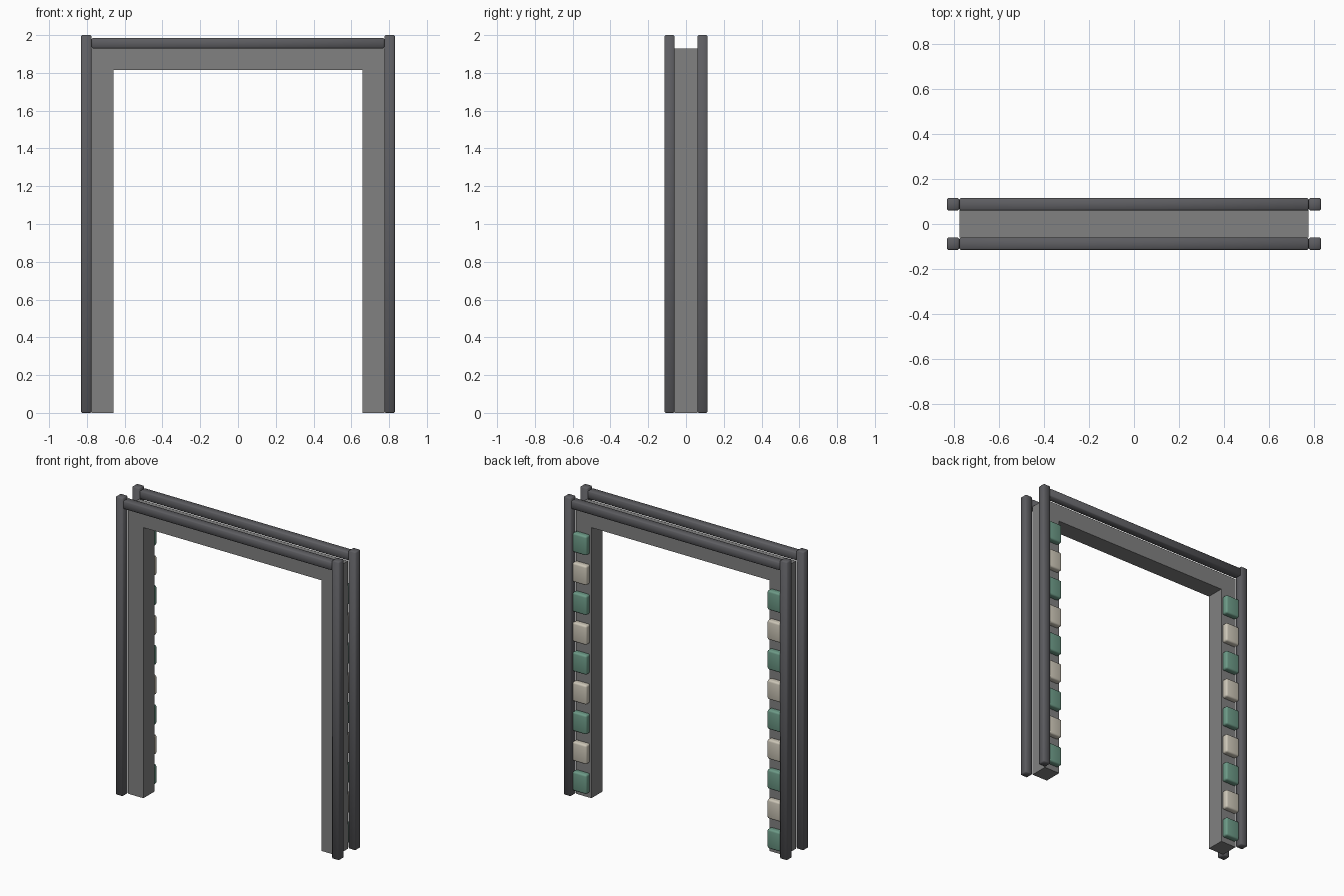
import bpy, bmesh
from mathutils import Matrix

if "Cube" in bpy.data.objects:
    bpy.data.objects.remove(bpy.data.objects["Cube"])


def material(name, rgb):
    m = bpy.data.materials.new(name)
    m.diffuse_color = (*rgb, 1)
    m.use_nodes = True
    m.node_tree.nodes["Principled BSDF"].inputs["Base Color"].default_value = m.diffuse_color
    return m


DARK = material("dark_grey", (0.11, 0.11, 0.12))
GREY = material("mid_grey", (0.22, 0.22, 0.22))
GREEN = material("green", (0.15, 0.32, 0.24))
CREAM = material("cream", (0.60, 0.56, 0.47))


def box(name, x, y, z, mat, bevel=0.0, segments=1):
    """Box from (min, max) ranges with optional rounded edges."""
    lo, hi = zip(x, y, z)
    bm = bmesh.new()
    bmesh.ops.create_cube(bm, size=1)
    for v in bm.verts:
        v.co = [lo[i] if v.co[i] < 0 else hi[i] for i in range(3)]
    if bevel:
        bmesh.ops.bevel(bm, geom=bm.edges[:], offset=bevel, segments=segments,
                        profile=0.5, affect='EDGES')
    mesh = bpy.data.meshes.new(name)
    bm.to_mesh(mesh)
    bm.free()
    mesh.materials.append(mat)
    ob = bpy.data.objects.new(name, mesh)
    bpy.context.collection.objects.link(ob)
    if bevel:
        bpy.ops.object.select_all(action='DESELECT')
        ob.select_set(True)
        bpy.context.view_layer.objects.active = ob
        bpy.ops.object.shade_smooth_by_angle(angle=0.9)
    return ob


def span(sign, a, b):
    return tuple(sorted((sign * a, sign * b)))


for sx, side in ((-1, "left"), (1, "right")):
    # main jamb
    box(f"{side}_jamb", span(sx, 0.66, 0.775), (-0.06, 0.06), (0, 1.93), GREY)
    # slim corner posts, front and back
    for sy, face in ((-1, "front"), (1, "back")):
        box(f"{side}_{face}_post", span(sx, 0.775, 0.83), span(sy, 0.06, 0.115),
            (0, 2.0), DARK, 0.006)
    # alternating cushioned lights on the back of each jamb
    for i in range(9):
        z = 0.10 + 0.2 * i
        box(f"{side}_light_{i + 1}", span(sx, 0.67, 0.775), (0.055, 0.10),
            (z - 0.065, z + 0.065), CREAM if i % 2 else GREEN, 0.012, 3)

# lintel between the jambs
box("lintel", (-0.66, 0.66), (-0.06, 0.06), (1.815, 1.93), GREY)

# top rails, front and back
for sy, face in ((-1, "front"), (1, "back")):
    box(f"{face}_top_rail", (-0.775, 0.775), span(sy, 0.06, 0.115),
        (1.93, 1.985), DARK, 0.006)
